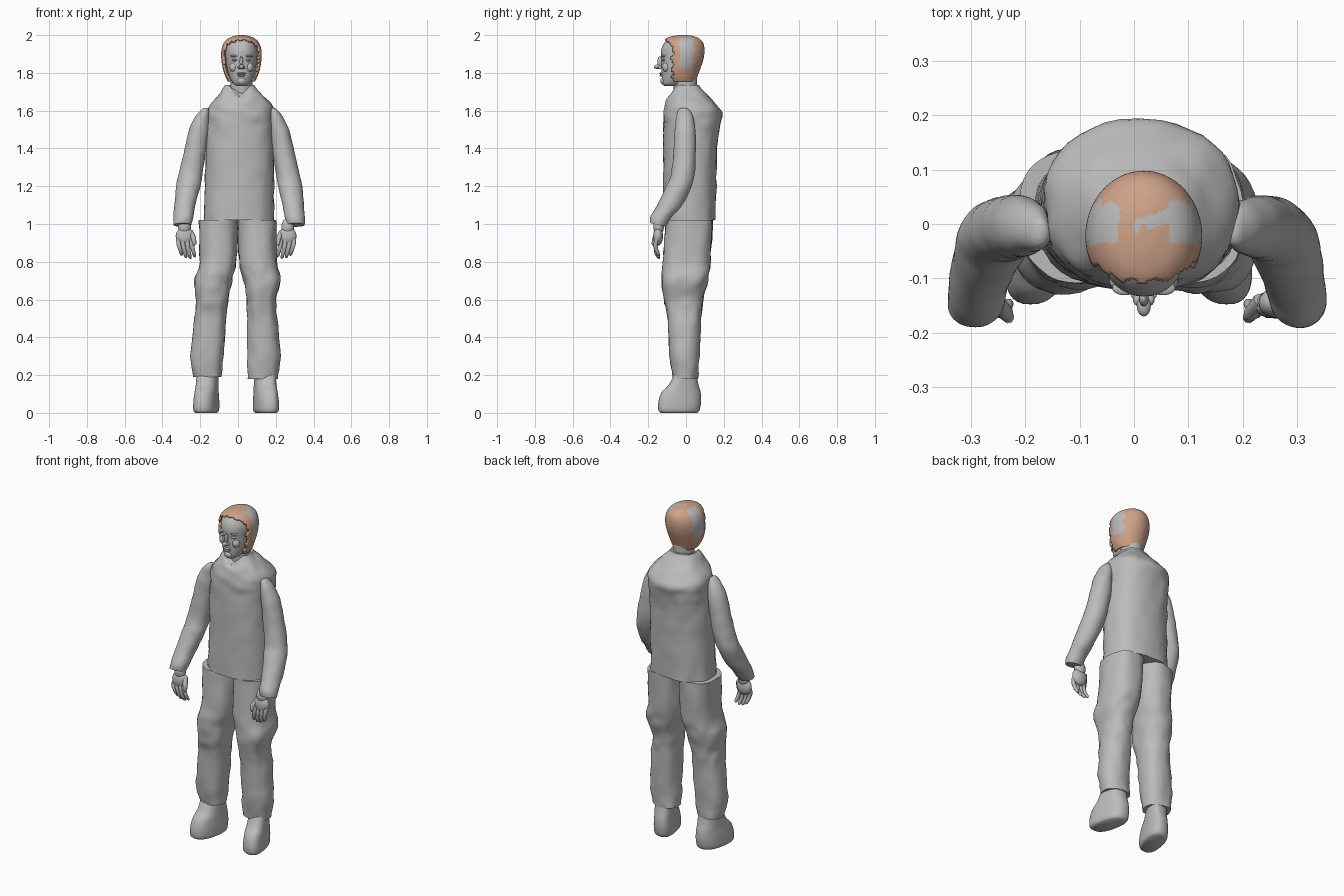
import bpy, bmesh, math
from mathutils import Vector, noise

cube = bpy.data.objects.get("Cube")
if cube:
    bpy.data.objects.remove(cube, do_unlink=True)


def make_material(name, colour):
    mat = bpy.data.materials.new(name)
    mat.use_nodes = True
    mat.diffuse_color = colour
    mat.node_tree.nodes["Principled BSDF"].inputs["Base Color"].default_value = colour
    return mat


GREY = make_material("plain grey", (0.5, 0.5, 0.5, 1))
TAN = make_material("hair tan", (0.62, 0.36, 0.25, 1))


def finish(name, bm, materials, angle=50):
    bmesh.ops.recalc_face_normals(bm, faces=bm.faces)
    mesh = bpy.data.meshes.new(name)
    bm.to_mesh(mesh)
    bm.free()
    for mat in materials:
        mesh.materials.append(mat)
    obj = bpy.data.objects.new(name, mesh)
    bpy.context.collection.objects.link(obj)
    bpy.ops.object.select_all(action='DESELECT')
    obj.select_set(True)
    bpy.context.view_layer.objects.active = obj
    bpy.ops.object.shade_smooth_by_angle(angle=math.radians(angle))
    return obj


def smooth_rings(rings, steps):
    """Interpolate between the given cross-sections with a smooth spline."""
    out = []
    last = len(rings) - 1
    for i in range(last):
        a, b, c, d = (rings[min(max(i + k, 0), last)] for k in (-1, 0, 1, 2))
        for s in range(steps):
            t = s / steps
            out.append([q + t / 2 * (r - p + t * (2 * p - 5 * q + 4 * r - w + t * (3 * (q - r) + w - p)))
                        for p, q, r, w in zip(a, b, c, d)])
    return out + [list(rings[-1])]


def loft(rings, steps=4, sides=40, power=1.0, wrinkle=0.0):
    """Rings are (z, x low, x high, y front, y back)."""
    bm = bmesh.new()
    loops = []
    for z, xa, xb, ya, yb in smooth_rings(rings, steps):
        loop = []
        for k in range(sides):
            a = math.tau * k / sides
            c, s = (math.copysign(abs(f) ** power, f) for f in (math.cos(a), math.sin(a)))
            p = Vector(((xa + xb + (xb - xa) * c) / 2, (ya + yb + (yb - ya) * s) / 2, z))
            bump = wrinkle * noise.noise(p * 18)
            loop.append(bm.verts.new(p + Vector((c, s, 0)) * bump))
        loops.append(loop)
    for low, high in zip(loops, loops[1:]):
        for k in range(sides):
            j = (k + 1) % sides
            bm.faces.new((low[k], low[j], high[j], high[k]))
    bm.faces.new(loops[0][::-1])
    bm.faces.new(loops[-1])
    return bm


def blob(name, centre, size, mat=GREY):
    bm = bmesh.new()
    bmesh.ops.create_uvsphere(bm, u_segments=20, v_segments=12, radius=1)
    for v in bm.verts:
        v.co = Vector(centre) + Vector(a * b for a, b in zip(v.co, size))
    return finish(name, bm, [mat])


def tube(name, points, radii):
    """Round finger-like tube through the points."""
    curve = bpy.data.curves.new(name, 'CURVE')
    curve.dimensions = '3D'
    curve.bevel_depth = 1
    curve.bevel_resolution = 2
    curve.use_fill_caps = True
    spline = curve.splines.new('POLY')
    spline.points.add(len(points) - 1)
    for p, co, r in zip(spline.points, points, radii):
        p.co = (*co, 1)
        p.radius = r
    curve.materials.append(GREY)
    obj = bpy.data.objects.new(name, curve)
    bpy.context.collection.objects.link(obj)
    return obj


# Torso with sloping shoulders and a V-shaped collar
bm = loft([(1.02, -.18, .19, -.12, .155), (1.2, -.175, .19, -.12, .16), (1.4, -.17, .19, -.12, .165),
           (1.52, -.165, .19, -.12, .18), (1.58, -.165, .19, -.12, .19), (1.62, -.155, .185, -.115, .17),
           (1.67, -.115, .145, -.1, .125), (1.715, -.085, .1, -.078, .082), (1.735, -.07, .085, -.068, .07)],
          power=.85, wrinkle=.008)
for v in bm.verts:
    if v.co.y < 0 and v.co.z > 1.66:
        v.co.z -= .8 * (v.co.z - 1.66) * max(0, 1 - abs(v.co.x - .01) / .06)
finish("torso", bm, [GREY])

# Trouser legs
RIGHT_LEG = [(.19, -.24, -.085, -.07, .065), (.3, -.25, -.075, -.085, .07), (.5, -.232, -.062, -.097, .08),
             (.6, -.222, -.05, -.118, .09), (.7, -.23, -.032, -.128, .115), (.8, -.205, -.008, -.122, .13),
             (1.02, -.208, 0, -.108, .142)]
LEFT_LEG = [(.18, .05, .21, -.07, .065), (.3, .05, .225, -.085, .07), (.5, .048, .208, -.097, .08),
            (.6, .045, .2, -.118, .09), (.7, .03, .228, -.128, .115), (.8, .005, .207, -.122, .13),
            (1.02, 0, .203, -.108, .142)]
finish("right_trouser_leg", loft(RIGHT_LEG, power=.85, wrinkle=.008), [GREY])
finish("left_trouser_leg", loft(LEFT_LEG, power=.85, wrinkle=.008), [GREY])

# Shoes, turned slightly outward towards the toes
for name, side, x in (("right_shoe", -1, -.165), ("left_shoe", 1, .145)):
    bm = loft([(0, x - .052, x + .052, -.135, .06), (.015, x - .062, x + .062, -.146, .072),
               (.06, x - .062, x + .062, -.146, .08), (.11, x - .058, x + .058, -.128, .077),
               (.15, x - .056, x + .056, -.09, .066), (.23, x - .055, x + .055, -.05, .05)], power=.8)
    for v in bm.verts:
        v.co.x += side * .2 * (-.02 - v.co.y)
    finish(name, bm, [GREY])

# Sleeves, bent forward at the elbow
RIGHT_SLEEVE = [(.995, -.342, -.245, -.19, -.11), (1.04, -.342, -.235, -.185, -.075),
                (1.1, -.337, -.225, -.153, -.02), (1.2, -.327, -.2, -.105, .03), (1.27, -.313, -.188, -.078, .047),
                (1.4, -.282, -.168, -.065, .053), (1.5, -.258, -.155, -.06, .05), (1.57, -.225, -.15, -.05, .035),
                (1.605, -.195, -.155, -.04, .015), (1.615, -.18, -.165, -.025, .0)]
for name, side, shift in (("right_sleeve", 1, 0), ("left_sleeve", -1, .012)):
    bm = loft([(z, *sorted((side * a + shift, side * b + shift)), c, d) for z, a, b, c, d in RIGHT_SLEEVE],
              wrinkle=.004)
    for v in bm.verts:
        if v.co.z < 1.05:  # cuff tilts with the forearm
            v.co.z -= .25 * (v.co.y + .15) * (1.05 - v.co.z) / .055
    finish(name, bm, [GREY])

# Hands: wrist, palm, four curled fingers and a thumb
for name, side, cx in (("right", -1, -.283), ("left", 1, .263)):
    blob(name + "_wrist", (cx, -.145, .985), (.034, .028, .045))
    blob(name + "_palm", (cx, -.148, .935), (.047, .026, .05))
    for i in range(4):
        x = cx + side * (.034 - .023 * i)
        drop = (.0, .012, .016, .008)[i]
        tube(f"{name}_finger_{i + 1}",
             [(x, -.155, .92), (x - side * .003, -.162, .89), (x - side * .012, -.157, .862 - drop),
              (x - side * .018, -.145, .84 - drop), (x - side * .02, -.14, .833 - drop)],
             (.012, .012, .011, .009, .003))
    x = cx - side * .03
    tube(name + "_thumb", [(x, -.14, .96), (x - side * .018, -.165, .925),
                           (x - side * .022, -.172, .895), (x - side * .02, -.172, .885)], (.014, .014, .011, .004))

# Neck and head
HX = .018
finish("neck", loft([(1.64, HX - .06, HX + .06, -.06, .06), (1.72, HX - .058, HX + .058, -.066, .058),
                     (1.82, HX - .058, HX + .058, -.06, .06)]), [GREY])
HEAD = [(1.73, .022, -.112, -.05), (1.742, .042, -.126, -.01), (1.775, .062, -.128, .03), (1.82, .075, -.131, .06),
        (1.86, .081, -.13, .08), (1.91, .085, -.133, .088), (1.95, .078, -.12, .08), (1.98, .055, -.09, .055),
        (1.992, .022, -.045, .015)]
finish("head", loft([(z, HX - r, HX + r, a, b) for z, r, a, b in HEAD], power=.95), [GREY])

# Hair shell: open over the face, with bare grey side panels and crown patch
HAIR = [(1.75, .07, -.1, .05), (1.78, .085, -.12, .06), (1.82, .098, -.14, .075), (1.87, .106, -.14, .092),
        (1.92, .106, -.14, .098), (1.96, .092, -.128, .09), (1.985, .066, -.1, .065), (1.997, .03, -.06, .03),
        (2.0, .008, -.03, .0)]
bm = loft([(z, HX - r, HX + r, a, b) for z, r, a, b in HAIR], steps=6, sides=72)
bare = []
for f in bm.faces:
    c = f.calc_center_median()
    jag = .006 * math.sin(c.x * 160 + c.z * 90)
    if c.y < -.072 + jag - max(0, c.z - 1.94) * .9 or c.z < 1.752:
        bare.append(f)
    panel = abs(c.x - HX) > .045 and -.035 < c.y < .04 + jag and c.z > 1.83
    crown = c.z > 1.975 and 0 < c.x < .11 and abs(c.y + .005 - .3 * c.x) < .013
    f.material_index = int(panel or crown)
bmesh.ops.delete(bm, geom=bare, context='FACES')
hair = finish("hair", bm, [TAN, GREY])
solid = hair.modifiers.new("thickness", 'SOLIDIFY')
solid.thickness = .012
solid.offset = -1

# Face features
blob("nose_bridge", (HX, -.137, 1.858), (.009, .015, .03))
blob("nose_tip", (HX, -.15, 1.832), (.013, .02, .012))
blob("upper_lip", (HX, -.131, 1.797), (.024, .011, .005))
blob("lower_lip", (HX, -.13, 1.786), (.02, .011, .006))
blob("chin", (HX, -.118, 1.757), (.026, .018, .02))
for name, side in (("right", -1), ("left", 1)):
    blob(name + "_nostril", (HX + side * .012, -.138, 1.829), (.008, .012, .008))
    blob(name + "_eye", (HX + side * .034, -.118, 1.868), (.015, .012, .007))
    blob(name + "_brow", (HX + side * .035, -.118, 1.889), (.023, .013, .006))
    blob(name + "_cheek", (HX + side * .04, -.105, 1.83), (.024, .02, .026))
    blob(name + "_ear", (HX + side * .088, -.02, 1.85), (.012, .02, .032))
